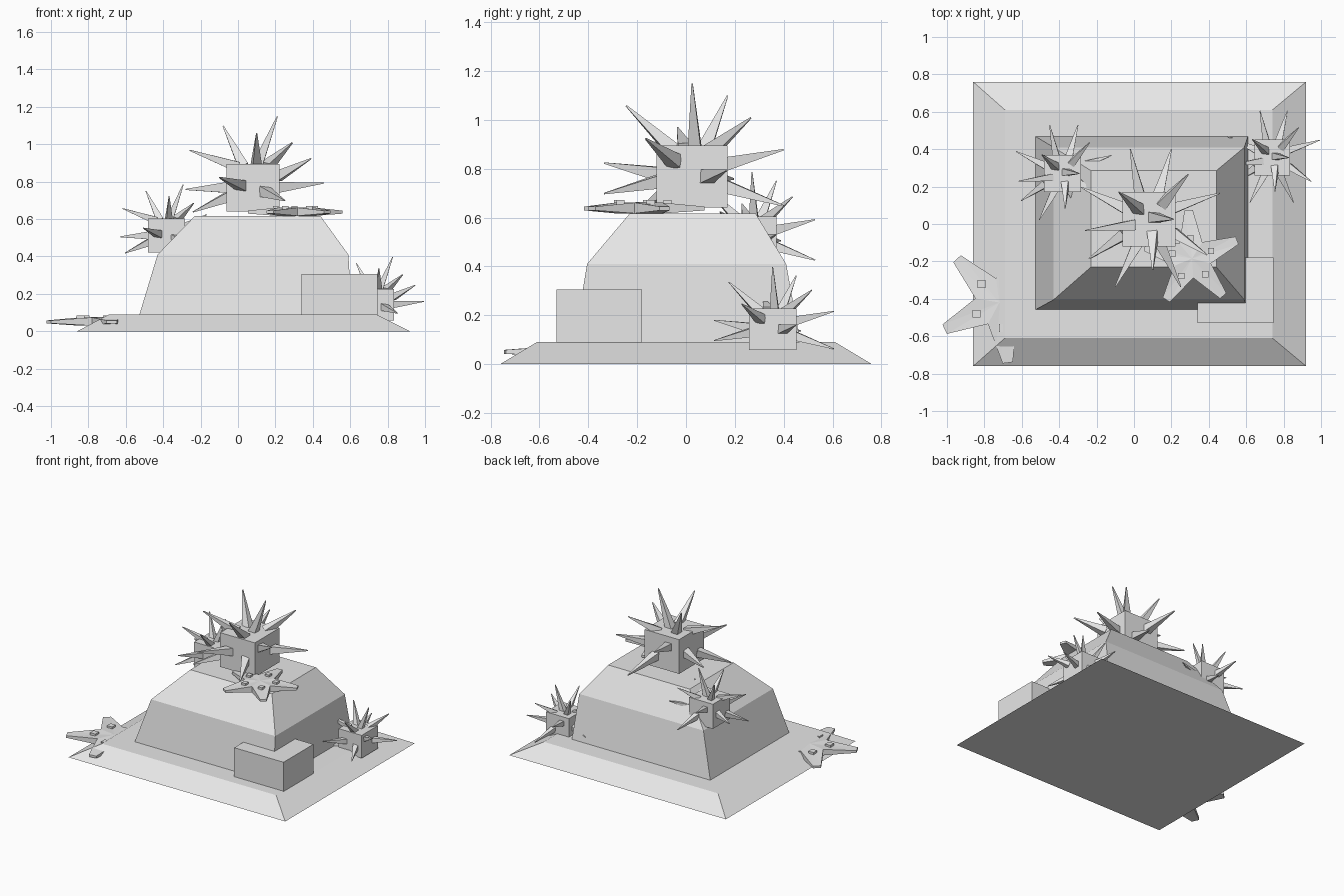
import bpy, bmesh, math
from mathutils import Vector

if "Cube" in bpy.data.objects:
    bpy.data.objects.remove(bpy.data.objects["Cube"])

stone = bpy.data.materials.new("pale_grey")
stone.diffuse_color = (0.8, 0.8, 0.8, 1)
stone.use_nodes = True
stone.node_tree.nodes["Principled BSDF"].inputs["Base Color"].default_value = stone.diffuse_color


def finish(name, bm):
    bmesh.ops.recalc_face_normals(bm, faces=bm.faces)
    me = bpy.data.meshes.new(name)
    bm.to_mesh(me)
    bm.free()
    me.materials.append(stone)
    ob = bpy.data.objects.new(name, me)
    bpy.context.collection.objects.link(ob)
    return ob


def loft(bm, rings):
    """Skin a stack of equal-length point rings and cap both ends."""
    vs = [[bm.verts.new(p) for p in r] for r in rings]
    n = len(vs[0])
    for a, b in zip(vs, vs[1:]):
        for i in range(n):
            j = (i + 1) % n
            bm.faces.new((a[i], a[j], b[j], b[i]))
    bm.faces.new(vs[0][::-1])
    bm.faces.new(vs[-1])


def rect(x0, x1, y0, y1, z):
    return [(x0, y0, z), (x1, y0, z), (x1, y1, z), (x0, y1, z)]


def tiers(name, *levels):
    bm = bmesh.new()
    loft(bm, [rect(*lv) for lv in levels])
    return finish(name, bm)


# Sloped slab, two-tier rock and side block
tiers("base_slab", (-0.86, 0.92, -0.76, 0.76, 0), (-0.69, 0.74, -0.61, 0.61, 0.09))
tiers("rock_mound", (-0.53, 0.61, -0.46, 0.47, 0.08), (-0.43, 0.59, -0.405, 0.41, 0.41),
      (-0.23, 0.44, -0.23, 0.285, 0.617))
tiers("side_block", (0.34, 0.745, -0.53, -0.18, 0.08), (0.34, 0.745, -0.53, -0.18, 0.305))

# Urchin spikes: (root, tip) relative to the body centre
SPIKES = [
    ((0.02, 0.01, 0.11), (0.13, 0.00, 0.38)),       # top
    ((-0.05, 0.05, 0.11), (-0.16, 0.145, 0.33)),
    ((0.02, -0.08, 0.11), (0.02, -0.27, 0.29)),
    ((0.07, 0.08, 0.11), (0.21, 0.24, 0.24)),
    ((-0.08, -0.03, 0.11), (-0.34, -0.06, 0.20)),
    ((0.13, -0.07, 0.06), (0.31, -0.19, 0.155)),    # right
    ((0.13, 0.06, 0.00), (0.38, 0.14, 0.025)),
    ((-0.06, -0.13, 0.01), (-0.18, -0.36, 0.055)),  # front
    ((0.06, -0.13, -0.02), (0.17, -0.36, -0.07)),
    ((-0.13, 0.06, 0.00), (-0.36, 0.17, -0.01)),    # left
    ((-0.13, -0.08, -0.05), (-0.32, -0.21, -0.13)),
    ((-0.05, 0.13, 0.05), (-0.10, 0.375, 0.11)),    # back
    ((0.05, 0.13, -0.04), (0.12, 0.375, -0.12)),
]


def urchin(name, centre, s, sz):
    bm = bmesh.new()
    loft(bm, [rect(-0.142, 0.142, -0.145, 0.145, z) for z in (-0.127, 0.127)])
    for root, tip in SPIKES:
        a, b = Vector(root), Vector(tip)
        d = (b - a).normalized()
        u = d.orthogonal().normalized()
        w = d.cross(u)
        # slender four-sided spike with a tiny blunt end
        loft(bm, [[p + (u * math.cos(t) + w * math.sin(t)) * r
                   for t in (k * math.pi / 2 for k in range(4))]
                  for p, r in ((a, 0.04), (b, 0.004))])
    for v in bm.verts:
        v.co = Vector((v.co.x * s, v.co.y * s, v.co.z * sz)) + Vector(centre)
    return finish(name, bm)


urchin("large_urchin", (0.08, 0.025, 0.768), 1, 1)
urchin("right_urchin", (0.74, 0.355, 0.1425), 0.667, 0.667)
urchin("left_urchin", (-0.382, 0.27, 0.512), 0.69, 0.72)


def starfish(name, x, y, z, radius, turn):
    """Five tapering arms sloping to blunt tips, one small bump on each arm."""
    bm = bmesh.new()
    low, high = [], []
    for k in range(5):
        a = math.radians(turn + 72 * k)
        c, s = math.cos(a), math.sin(a)
        for r, side, h0, h1 in ((1, -0.085, 0.012, 0.028), (1, 0.085, 0.012, 0.028)):
            px, py = (c - side * s) * radius, (s + side * c) * radius
            low.append((x + px, y + py, z + h0))
            high.append((x + px, y + py, z + h1))
        v = a + math.radians(36)
        vx, vy = x + math.cos(v) * radius * 0.4, y + math.sin(v) * radius * 0.4
        low.append((vx, vy, z))
        high.append((vx, vy, z + 0.044))
        # bump
        bx, by, e = x + c * radius * 0.42, y + s * radius * 0.42, radius * 0.065
        loft(bm, [rect(bx - e, bx + e, by - e, by + e, z + h) for h in (0.03, 0.054)])
    lo = [bm.verts.new(p) for p in low]
    hi = [bm.verts.new(p) for p in high]
    under, over = bm.verts.new((x, y, z)), bm.verts.new((x, y, z + 0.046))
    for i in range(15):
        j = (i + 1) % 15
        bm.faces.new((lo[i], lo[j], hi[j], hi[i]))
        bm.faces.new((hi[i], hi[j], over))
        bm.faces.new((lo[j], lo[i], under))
    return finish(name, bm)


starfish("upper_starfish", 0.31, -0.185, 0.617, 0.26, 22)
starfish("lower_starfish", -0.72, -0.42, 0.03, 0.325, 134)
